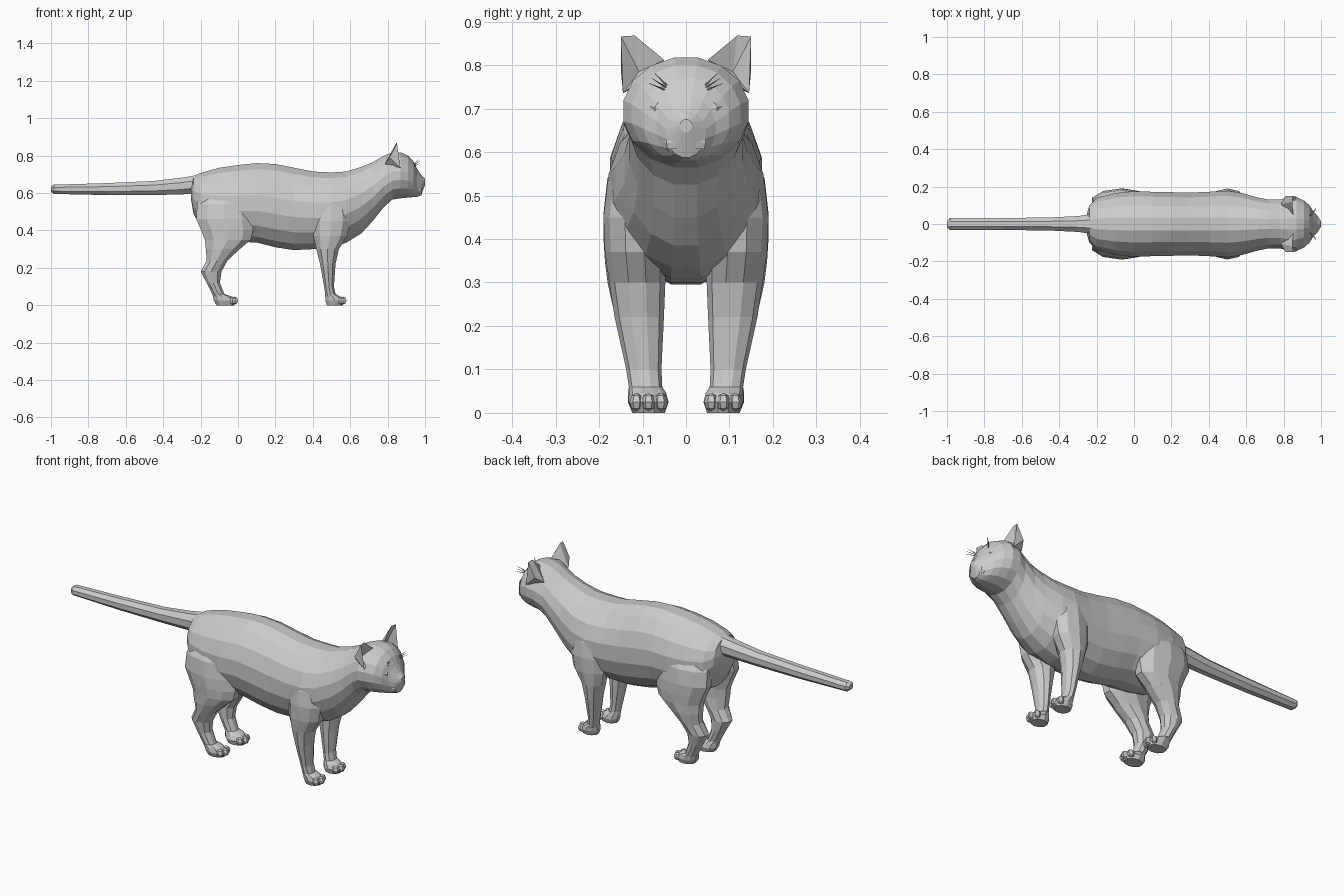
import bpy, bmesh, math
from mathutils import Vector

if "Cube" in bpy.data.objects:
    bpy.data.objects.remove(bpy.data.objects["Cube"])


def finish(bm, name):
    bmesh.ops.recalc_face_normals(bm, faces=bm.faces)
    mesh = bpy.data.meshes.new(name)
    bm.to_mesh(mesh)
    bm.free()
    obj = bpy.data.objects.new(name, mesh)
    bpy.context.collection.objects.link(obj)
    return obj


def loft(name, rings, sides, place):
    """Skin a closed tube; place(ring, cos, sin) returns one point of a ring."""
    bm = bmesh.new()
    turns = [2 * math.pi * (i + 0.5) / sides for i in range(sides)]
    loops = [[bm.verts.new(place(r, math.cos(t), math.sin(t))) for t in turns] for r in rings]
    for a, b in zip(loops, loops[1:]):
        for i in range(sides):
            j = (i + 1) % sides
            bm.faces.new((a[i], a[j], b[j], b[i]))
    bm.faces.new(loops[0])
    bm.faces.new(loops[-1])
    return finish(bm, name)


def along_x(r, c, s):
    x, top, bottom, half_width = r
    k = 1 / max(abs(math.cos(math.pi / 16)), 0.9)
    return x, half_width * c * k, (top + bottom) / 2 + (top - bottom) / 2 * s * k


def ball(name, centre, size, u=6, v=4, tilt=0):
    bm = bmesh.new()
    bmesh.ops.create_uvsphere(bm, u_segments=u, v_segments=v, radius=1)
    obj = finish(bm, name)
    obj.location, obj.scale = centre, size
    obj.rotation_euler = (tilt, 0, 0)
    return obj


# Torso, neck and head: x, top, bottom, half width
body = loft("body", [
    (-.25, .64, .56, .06), (-.238, .69, .49, .10), (-.20, .708, .42, .14),
    (-.10, .735, .36, .165), (0, .75, .34, .175), (.10, .76, .335, .172),
    (.20, .755, .31, .17), (.30, .735, .295, .168), (.40, .715, .30, .172),
    (.50, .71, .31, .178), (.58, .715, .335, .165), (.66, .74, .385, .142),
    (.72, .765, .45, .13), (.78, .80, .525, .13), (.825, .817, .565, .144),
    (.87, .817, .572, .144), (.91, .80, .576, .125), (.938, .77, .578, .10),
    (.958, .73, .58, .068), (.98, .695, .588, .045), (1.0, .675, .645, .014)], 16, along_x)

# Tail
tail = loft("tail", [
    (-1, .636, .606, .018), (-.985, .646, .594, .033), (-.70, .655, .587, .034),
    (-.45, .667, .587, .037), (-.30, .685, .59, .045), (-.23, .697, .595, .055),
    (-.15, .70, .60, .055)], 8, along_x)

# Legs: z, back x, front x, inner y, outer y
hind = [(.62, -.19, .04, .03, .13), (.54, -.22, .07, .04, .178), (.46, -.225, .08, .05, .187),
        (.40, -.198, .082, .05, .187), (.35, -.178, .07, .05, .184), (.30, -.173, .01, .055, .178),
        (.24, -.168, -.055, .055, .165), (.18, -.20, -.088, .055, .15), (.12, -.168, -.096, .058, .138),
        (.06, -.138, -.072, .06, .13), (.048, -.134, -.035, .05, .132),
        (.025, -.13, -.012, .042, .132), (0, -.115, -.02, .05, .122)]
fore = [(.62, .43, .57, .05, .13), (.53, .41, .59, .05, .178), (.45, .40, .60, .05, .187),
        (.37, .402, .585, .05, .184), (.30, .418, .54, .05, .174), (.22, .438, .522, .053, .162),
        (.10, .46, .513, .058, .136), (.06, .466, .522, .056, .13), (.046, .466, .548, .047, .13),
        (.025, .466, .57, .042, .13), (0, .475, .56, .05, .12)]
parts = [tail]
for side, label in ((1, "left"), (-1, "right")):
    def upright(r, c, s):
        z, x0, x1, y0, y1 = r
        return (x0 + x1) / 2 + (x1 - x0) / 2 * c * 1.04, side * ((y0 + y1) / 2 + (y1 - y0) / 2 * s * 1.04), z
    parts.append(loft("hind_leg_" + label, hind, 10, upright))
    parts.append(loft("front_leg_" + label, fore, 10, upright))

# Weld tail and legs into one skin
for p in parts:
    m = body.modifiers.new("weld", 'BOOLEAN')
    m.operation, m.solver, m.object = 'UNION', 'EXACT', p
skin = bpy.data.meshes.new_from_object(body.evaluated_get(bpy.context.evaluated_depsgraph_get()))
body.modifiers.clear()
body.data = skin
for p in parts:
    bpy.data.objects.remove(p)

for side, label in ((1, "left"), (-1, "right")):
    # Cupped ear: outer tip, inner tip, inner base, outer base, rear base, hollow
    bm = bmesh.new()
    v = [bm.verts.new((x, side * y, z)) for x, y, z in (
        (.85, .15, .866), (.846, .118, .868), (.852, .05, .812), (.868, .145, .735),
        (.785, .105, .755), (.828, .108, .785), (.81, .15, .79))]
    for f in ((0, 1, 5), (1, 2, 5), (0, 5, 3), (2, 3, 5), (1, 4, 2), (0, 6, 1),
              (1, 6, 4), (0, 3, 6), (6, 3, 4), (2, 4, 3)):
        bm.faces.new([v[i] for i in f])
    finish(bm, "ear_" + label)

    # Eye, cheek pad and toes
    ball("eye_" + label, (.944, side * .06, .70), (.012, .024, .017), tilt=side * .2)
    ball("muzzle_pad_" + label, (.966, side * .024, .622), (.022, .03, .026), 8, 6)
    for x in (-.018, .562):
        for n, y in enumerate((.058, .086, .114)):
            ball("toe_%s_%d" % (label, n), (x - .012 * abs(n - 1), side * y, .025), (.022, .016, .021))

    # Brow whiskers
    for n in range(3):
        a = Vector((.94, side * .045, .742 + n * .006))
        b = Vector((.972, side * (.085 - n * .006), .758 + n * .012))
        bm = bmesh.new()
        bmesh.ops.create_cone(bm, segments=4, radius1=.0025, radius2=.0005, depth=(b - a).length, cap_ends=True)
        hair = finish(bm, "brow_whisker_%s_%d" % (label, n))
        hair.location = (a + b) / 2
        hair.rotation_euler = (b - a).to_track_quat('Z', 'Y').to_euler()

# Nose
ball("nose", (.985, 0, .662), (.015, .02, .016))
